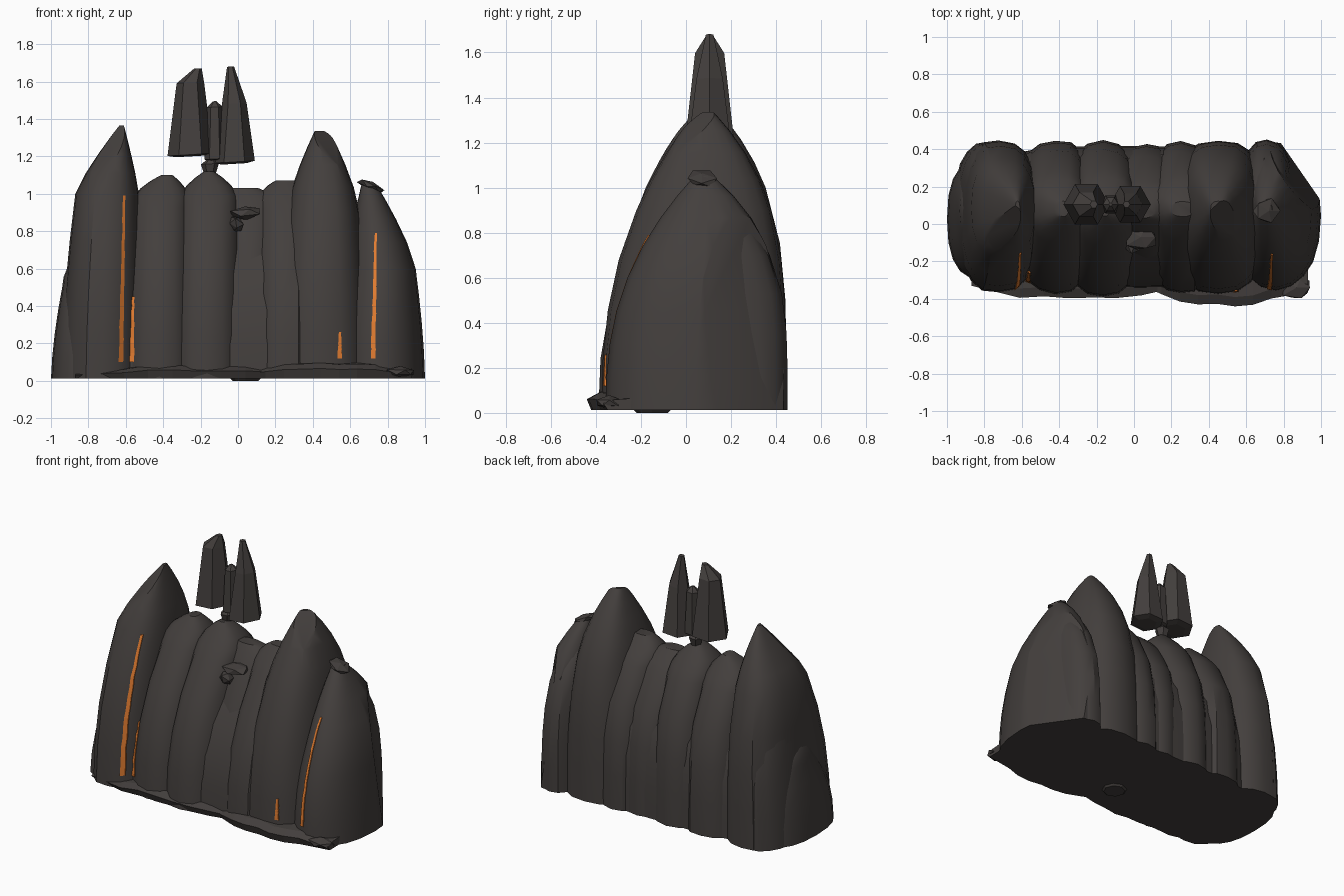
import bpy, bmesh, math, random
from mathutils import Vector
from mathutils.bvhtree import BVHTree

if "Cube" in bpy.data.objects:
    bpy.data.objects.remove(bpy.data.objects["Cube"])

random.seed(4)
BASE = 0.012


def material(name, rgb):
    m = bpy.data.materials.new(name)
    m.diffuse_color = (*rgb, 1)
    m.use_nodes = True
    m.node_tree.nodes["Principled BSDF"].inputs["Base Color"].default_value = m.diffuse_color
    return m


ROCK = material("dark rock", (0.056, 0.049, 0.046))
LAVA = material("orange lava", (0.75, 0.2, 0.03))


def mix(a, b, k):
    return a + (b - a) * k


def finish(name, bm, mat, smooth=None):
    bmesh.ops.recalc_face_normals(bm, faces=bm.faces)
    me = bpy.data.meshes.new(name)
    bm.to_mesh(me)
    bm.free()
    ob = bpy.data.objects.new(name, me)
    bpy.context.collection.objects.link(ob)
    me.materials.append(mat)
    if smooth:
        bpy.ops.object.select_all(action='DESELECT')
        ob.select_set(True)
        bpy.context.view_layer.objects.active = ob
        bpy.ops.object.shade_smooth_by_angle(angle=math.radians(smooth))
    return ob


def loft(bm, rings):
    """Skin a stack of equal-sided point rings and cap both ends."""
    loops = [[bm.verts.new(p) for p in r] for r in rings]
    n = len(loops[0])
    for a, b in zip(loops, loops[1:]):
        for i in range(n):
            j = (i + 1) % n
            bm.faces.new((a[i], a[j], b[j], b[i]))
    bm.faces.new(loops[0])
    bm.faces.new(loops[-1])


def cut(bm, point, normal):
    """Chop off everything beyond a plane, leaving a flat facet."""
    geom = bm.verts[:] + bm.edges[:] + bm.faces[:]
    r = bmesh.ops.bisect_plane(bm, geom=geom, plane_co=point, plane_no=normal, clear_outer=True)
    edges = [e for e in r['geom_cut'] if isinstance(e, bmesh.types.BMEdge)]
    bmesh.ops.holes_fill(bm, edges=edges)


def column(name, top, shoulder, foot, neck, tip, dome=2.0, front=1.0, back=1.0, facet=None, power=2.5):
    """Rock pillar; foot, neck and tip are (left x, right x) at base, shoulder and top."""
    sides = 20
    wob = [random.uniform(-.012, .012) for _ in range(sides)]
    heights = [mix(BASE, shoulder, i / 4) for i in range(5)]
    heights += [mix(shoulder, top, math.sin(math.pi / 2 * i / 5)) for i in range(1, 6)]
    rings = []
    for z in heights:
        if z <= shoulder:
            k = (z / shoulder) ** 1.6
            xl, xr = (mix(f, n, k) for f, n in zip(foot, neck))
        else:
            k = ((z - shoulder) / (top - shoulder)) ** dome
            xl, xr = (mix(n, t, k) for n, t in zip(neck, tip))
        t = z / top
        yf, yb = front * (-.375 + .415 * t ** 2.5), back * (.44 - .32 * t ** 4)
        cx, cy, rx, ry = (xl + xr) / 2, (yf + yb) / 2, (xr - xl) / 2, (yb - yf) / 2
        ring = []
        for i in range(sides):
            a = 2 * math.pi * i / sides
            c, s = math.cos(a), math.sin(a)
            ring.append((cx + rx * math.copysign(abs(c) ** (2 / power), c),
                         cy + ry * (1 + wob[i]) * math.copysign(abs(s) ** (2 / power), s), z))
        rings.append(ring)
    bm = bmesh.new()
    loft(bm, rings)
    if facet:
        cut(bm, *facet)
    return finish(name, bm, ROCK, 32)


columns = [
    column("core_mass", .93, .75, (-.72, .76), (-.64, .68), (-.55, .6), 2, .9, .95, power=5),
    column("left_foot_rock", .68, .5, (-1, -.6), (-.94, -.6), (-.86, -.65), 2, .8, .8),
    column("left_peak", 1.365, 1.0, (-.95, -.5), (-.87, -.53), (-.635, -.61), 1.2, .98, 1.02,
           facet=((-.62, .06, 1.34), (-.42, -.55, .6))),
    column("left_middle_pillar", 1.1, .93, (-.64, -.2), (-.57, -.25), (-.41, -.35), 2.2, 1, 1.02),
    column("centre_pillar", 1.12, .93, (-.38, .05), (-.32, .01), (-.18, -.13), 2.2, 1.05, 1.01),
    column("recessed_wall", 1.03, .92, (-.1, .24), (-.1, .22), (-.04, .11), 2.5, .76, .98),
    column("right_middle_pillar", 1.07, .92, (.06, .44), (.1, .42), (.2, .32), 2.8),
    column("right_peak", 1.335, .9, (.18, .72), (.26, .65), (.41, .49), 1.4, 1, 1.02,
           facet=((.5, 0, 1.22), (.42, -.45, .62))),
    column("right_end_rock", 1.05, .6, (.52, 1), (.58, .95), (.66, .74), 1.3, .94, 1,
           facet=((.9, .27, 0), (.72, .5, .1)), power=2.2),
    column("left_back_shoulder", 1.12, .85, (-.96, -.58), (-.88, -.56), (-.78, -.6), 2, .65, 1),
    column("right_back_shoulder", 1.0, .7, (.56, .86), (.59, .83), (.65, .75), 1.5, .6, 1.02),
]

# glowing cracks that follow the front surface
trees = []
for ob in columns:
    trees.append(BVHTree.FromPolygons([v.co for v in ob.data.vertices],
                                      [p.vertices for p in ob.data.polygons]))


def front_y(x, z):
    hits = [t.ray_cast(Vector((x, -2, z)), Vector((0, 1, 0)))[0] for t in trees]
    return min([h.y for h in hits if h] or [0])


def lava_crack(name, x, z0, z1):
    bm = bmesh.new()
    rings, steps = [], 14
    for i in range(steps + 1):
        k = i / steps
        z = mix(z0, z1, k)
        cx = x + .02 * k * (z1 - z0) + random.uniform(-.002, .002)
        w = .0125 * (1 - .5 * k)
        yl, yr = front_y(cx - w, z), front_y(cx + w, z)
        rings.append([(cx - w, yl - .007, z), (cx + w, yr - .007, z),
                      (cx + w, yr + .002, z), (cx - w, yl + .002, z)])
    loft(bm, rings)
    finish(name, bm, LAVA)


lava_crack("lava_crack_left_tall", -.626, .1, .99)
lava_crack("lava_crack_left_short", -.568, .1, .45)
lava_crack("lava_crack_right_short", .543, .12, .26)
lava_crack("lava_crack_right_tall", .723, .12, .79)


# low broken ledge along the front foot
def ledge(name, x0, x1, y_front, height):
    bm = bmesh.new()
    rings, steps = [], 9
    for i in range(steps + 1):
        k = i / steps
        x = mix(x0, x1, k)
        e = math.sin(math.pi * min(max(k, .03), .9)) ** .4
        yf = mix(-.27, y_front, e) + random.uniform(-.012, .012)
        h = height * e + random.uniform(-.01, .01)
        rings.append([(x, yf + .02, BASE), (x, yf, BASE + h * .55), (x, yf + .05, BASE + h * .85),
                      (x, -.2, BASE + h), (x, -.2, BASE)])
    loft(bm, rings)
    finish(name, bm, ROCK)


ledge("front_ledge_left", -.87, .3, -.405, .08)
ledge("front_ledge_right", .05, .93, -.437, .095)


# faceted chunks from a squashed, jittered ball
def chunk(name, loc, size, turn=0.0):
    bm = bmesh.new()
    bmesh.ops.create_icosphere(bm, subdivisions=1, radius=1)
    for v in bm.verts:
        c = v.co * random.uniform(.85, 1.15)
        x, z = c.x * size[0], c.z * size[2]
        v.co = Vector((loc[0] + x * math.cos(turn) - z * math.sin(turn), loc[1] + c.y * size[1],
                       loc[2] + x * math.sin(turn) + z * math.cos(turn)))
    finish(name, bm, ROCK)


chunk("ledge_tip_rock", (.87, -.34, .045), (.09, .07, .03))
chunk("wedged_rock", (.04, -.07, .9), (.095, .075, .035), .12)
chunk("wedged_rock_small", (-.01, -.11, .84), (.04, .05, .05), .6)
chunk("right_top_chip", (.71, .07, 1.04), (.075, .07, .025), -.45)

# thin stone under the base
bm = bmesh.new()
bmesh.ops.create_cone(bm, cap_ends=True, segments=8, radius1=.07, radius2=.09, depth=.02)
bmesh.ops.translate(bm, verts=bm.verts, vec=(.04, -.15, .01))
finish("base_stone", bm, ROCK)


# floating crystal shards: tapered prisms with blunt undersides and pointed tops
def shard(name, x, z0, z1, radius, tip_x, neck, slim):
    """neck is the share of height where the tip begins, slim the width left there."""
    bm = bmesh.new()
    rings = []
    for t, scale in ((0, .6), (.02, 1), (neck, slim), (1, .17)):
        cx = mix(x, tip_x, max(0, t - neck) / (1 - neck))
        r = radius * scale
        rings.append([(cx + r * math.cos(a), .105 + 1.02 * r * math.sin(a),
                       mix(z0, z1, t) + .06 * r * math.cos(a))
                      for a in (math.pi / 3 * i for i in range(6))])
    loft(bm, rings)
    finish(name, bm, ROCK)


shard("floating_shard_left", -.255, 1.2, 1.67, .122, -.215, .84, .6)
shard("floating_shard_right", -.02, 1.16, 1.68, .11, -.04, .62, .6)
shard("floating_shard_middle", -.15, 1.1, 1.2, .03, -.14, .6, 1.6)
shard("floating_shard_bridge", -.125, 1.18, 1.495, .055, -.125, .9, .75)
